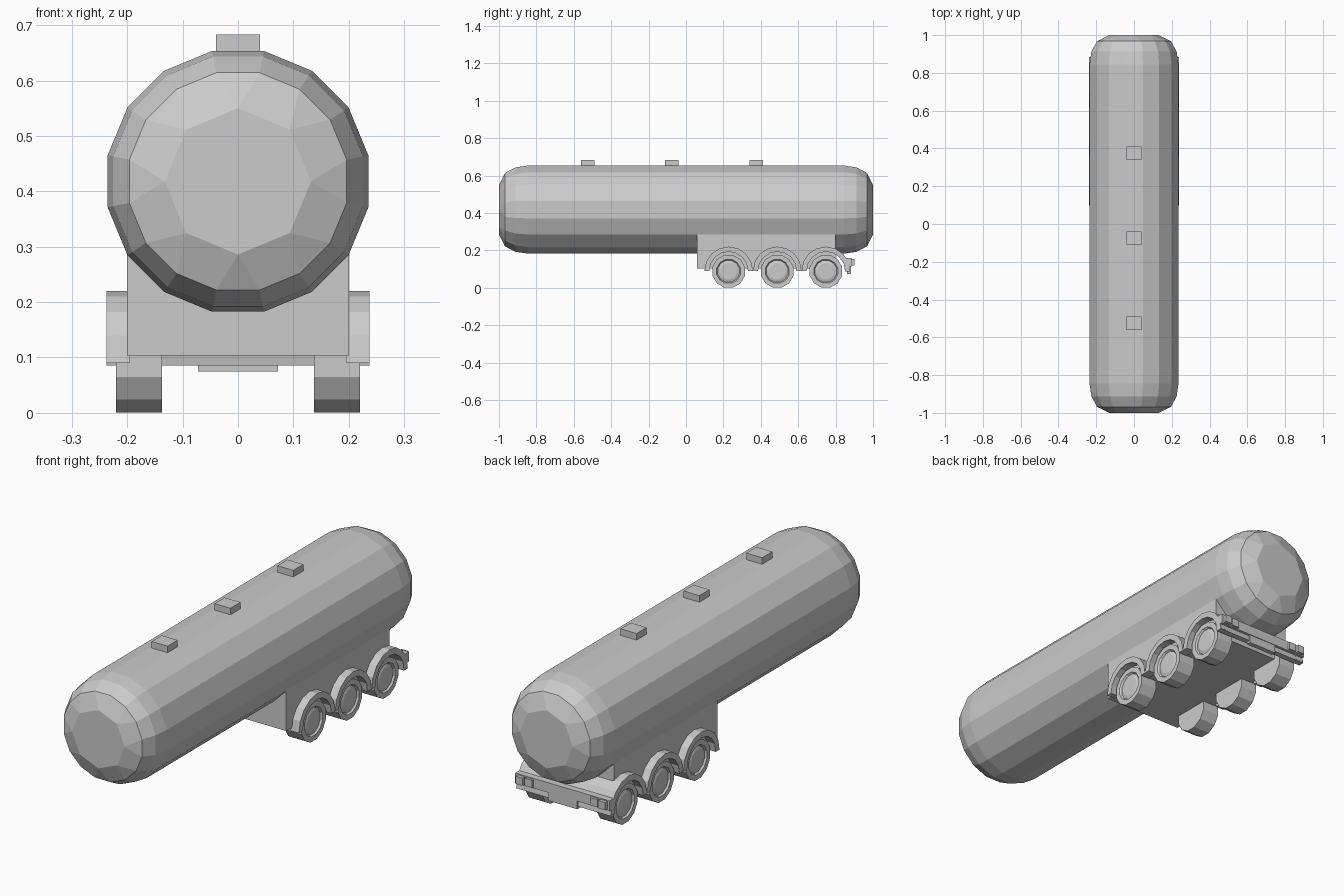
import bpy, bmesh, math

if "Cube" in bpy.data.objects:
    bpy.data.objects.remove(bpy.data.objects["Cube"])


def finish(bm, name):
    bmesh.ops.recalc_face_normals(bm, faces=bm.faces)
    me = bpy.data.meshes.new(name)
    bm.to_mesh(me)
    bm.free()
    ob = bpy.data.objects.new(name, me)
    bpy.context.collection.objects.link(ob)
    return ob


def box(name, x0, x1, y0, y1, z0, z1):
    bm = bmesh.new()
    bmesh.ops.create_cube(bm, size=1)
    for v in bm.verts:
        v.co = (x0 + (v.co.x + .5) * (x1 - x0), y0 + (v.co.y + .5) * (y1 - y0),
                z0 + (v.co.z + .5) * (z1 - z0))
    return finish(bm, name)


def extrude_x(name, profile, x0, x1):
    """Closed (y, z) profile extruded along x."""
    bm = bmesh.new()
    face = bm.faces.new([bm.verts.new((x0, y, z)) for y, z in profile])
    new = bmesh.ops.extrude_face_region(bm, geom=[face])["geom"]
    for v in new:
        if isinstance(v, bmesh.types.BMVert):
            v.co.x = x1
    return finish(bm, name)


def mirror_x(ob):
    ob.modifiers.new("mirror", 'MIRROR')
    return ob


# Tank: 16-sided barrel with domed ends finishing in an octagon
TANK_Z = 0.418
bm = bmesh.new()


def tank_ring(r, y, n=16, off=0.5):
    return [bm.verts.new((r * math.sin((i + off) * 2 * math.pi / n), y,
                          TANK_Z + r * math.cos((i + off) * 2 * math.pi / n))) for i in range(n)]


steps = [(0.2, 0.968), (0.23, 0.912), (0.24, 0.845)]
stations = [(r, -y) for r, y in steps] + [(r, y) for r, y in reversed(steps)]
rings = [tank_ring(r, y) for r, y in stations]
for a, b in zip(rings, rings[1:]):
    for i in range(16):
        j = (i + 1) % 16
        bm.faces.new((a[i], a[j], b[j], b[i]))
for outer, y in ((rings[0], -1), (rings[-1], 1)):
    cap = tank_ring(0.132, y, 8, 0)
    bm.faces.new(cap)
    for i in range(8):
        k = 2 * i
        bm.faces.new((cap[i], outer[k - 1], outer[k]))
        bm.faces.new((cap[i], outer[k], outer[k + 1], cap[(i + 1) % 8]))
finish(bm, "tank")

# Filler hatches
for y in (-0.525, -0.075, 0.375):
    box("hatch", -0.04, 0.04, y - 0.036, y + 0.036, 0.63, 0.683)

# Chassis body under the tank
box("chassis", -0.2, 0.2, 0.06, 0.8, 0.104, 0.287)

# Wheels with recessed hubs, and arched fenders
WHEEL = [(0.137, 0.09), (0.22, 0.09), (0.22, 0.066), (0.212, 0.06), (0.217, 0.045)]
for cy in (0.228, 0.488, 0.748):
    bm = bmesh.new()
    n = 12
    loops = [[bm.verts.new((x, cy + r * math.sin((i + .5) * 2 * math.pi / n),
                            0.088 + r * math.cos((i + .5) * 2 * math.pi / n)))
              for i in range(n)] for x, r in WHEEL]
    bm.faces.new(loops[0])
    bm.faces.new(loops[-1])
    for a, b in zip(loops, loops[1:]):
        for i in range(n):
            j = (i + 1) % n
            bm.faces.new((a[i], a[j], b[j], b[i]))
    mirror_x(finish(bm, "wheel"))

    arc = [math.pi * i / 8 for i in range(9)]
    outer = [(cy - 0.13 * math.cos(t), 0.09 + 0.13 * math.sin(t)) for t in arc]
    inner = [(cy - 0.103 * math.cos(t), 0.09 + 0.103 * math.sin(t)) for t in reversed(arc)]
    mirror_x(extrude_x("fender", outer + inner, 0.195, 0.237))

# Full-width rear apron following the last fender
extrude_x("rear_apron", [(0.79, 0.21), (0.84, 0.182), (0.868, 0.14), (0.878, 0.086),
                         (0.851, 0.086), (0.843, 0.13), (0.82, 0.163), (0.79, 0.183)],
          -0.237, 0.237)

# Rear bumper, lamps and number plate holder
box("bumper", -0.237, 0.237, 0.85, 0.885, 0.113, 0.158)
mirror_x(box("outer_lamp", 0.19, 0.225, 0.88, 0.9, 0.118, 0.153))
mirror_x(box("inner_lamp", 0.145, 0.183, 0.88, 0.895, 0.118, 0.153))
box("plate_holder", -0.072, 0.072, 0.86, 0.882, 0.075, 0.115)
